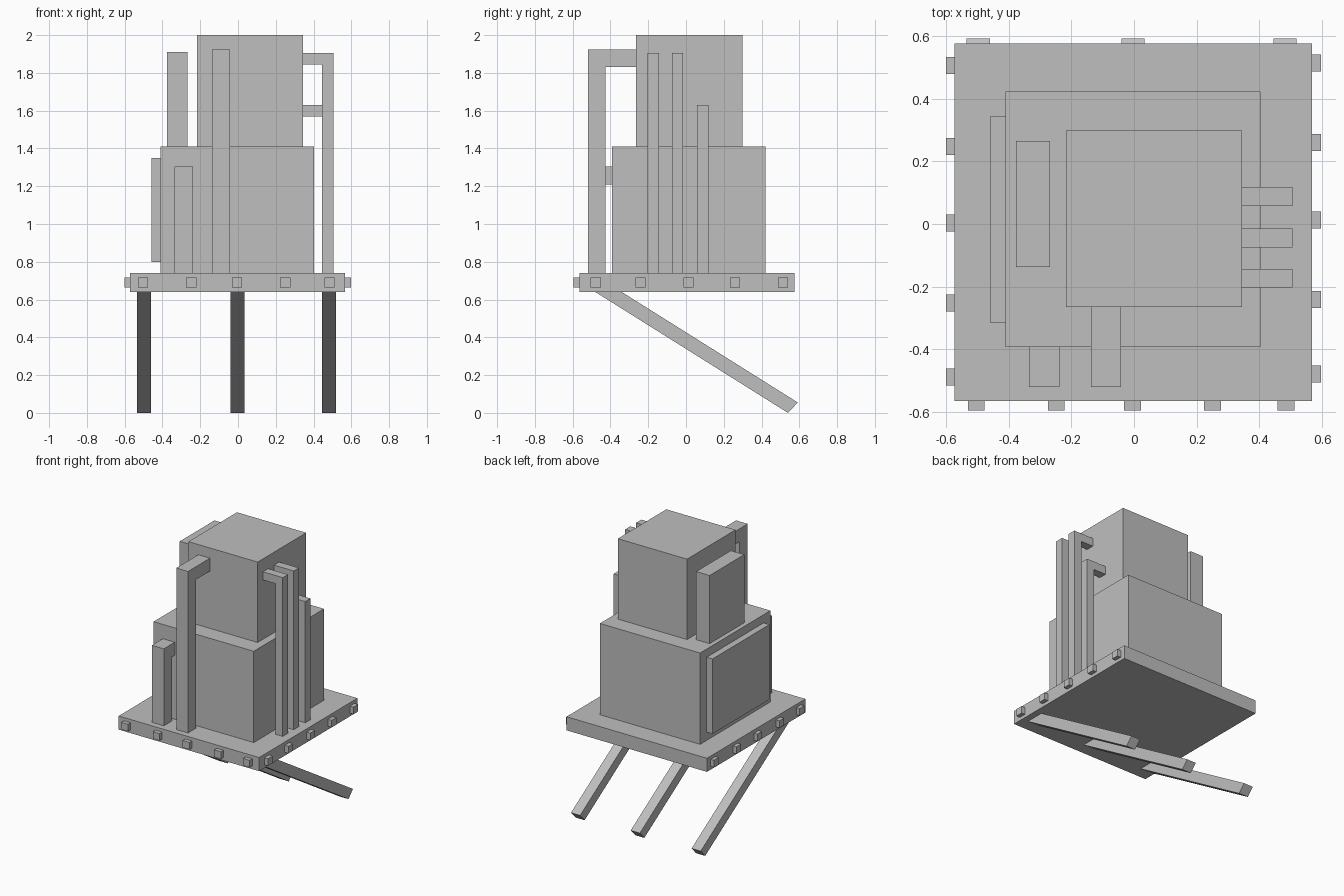
import bpy
import bmesh

cube = bpy.data.objects.get("Cube")
if cube:
    bpy.data.objects.remove(cube, do_unlink=True)

grey = bpy.data.materials.new("plain_grey")
grey.use_nodes = True
colour = (0.52, 0.52, 0.52, 1)
grey.diffuse_color = colour
grey.node_tree.nodes["Principled BSDF"].inputs["Base Color"].default_value = colour


def prism(name, outline, axis, low, high):
    """Extrude a 2D outline along x (outline is y, z) or y (outline is x, z)."""
    bm = bmesh.new()

    def place(a, b, depth):
        return (depth, a, b) if axis == "x" else (a, depth, b)

    face = bm.faces.new([bm.verts.new(place(a, b, low)) for a, b in outline])
    moved = bmesh.ops.extrude_face_region(bm, geom=[face])["geom"]
    verts = [v for v in moved if isinstance(v, bmesh.types.BMVert)]
    shift = (high - low, 0, 0) if axis == "x" else (0, high - low, 0)
    bmesh.ops.translate(bm, verts=verts, vec=shift)
    bmesh.ops.recalc_face_normals(bm, faces=bm.faces)
    mesh = bpy.data.meshes.new(name)
    bm.to_mesh(mesh)
    bm.free()
    mesh.materials.append(grey)
    obj = bpy.data.objects.new(name, mesh)
    bpy.context.collection.objects.link(obj)
    return obj


def box(name, x, y, z):
    return prism(name, [(y[0], z[0]), (y[1], z[0]), (y[1], z[1]), (y[0], z[1])], "x", *x)


def elbow(name, axis, outer, inner, wall, top, low, high):
    """Square pipe that rises from the platform and bends into a wall."""
    base = 0.74
    under = top - abs(outer - inner)
    outline = [(outer, base), (inner, base), (inner, under),
               (wall, under), (wall, top), (outer, top)]
    prism(name, outline, axis, low, high)


# Platform and stacked housings
box("platform", (-0.573, 0.567), (-0.565, 0.575), (0.64, 0.74))
box("lower_housing", (-0.41, 0.403), (-0.393, 0.422), (0.74, 1.41))
box("upper_housing", (-0.217, 0.345), (-0.265, 0.298), (1.41, 2.0))

# Side panels
box("lower_side_panel", (-0.457, -0.41), (-0.315, 0.345), (0.80, 1.35))
box("upper_side_panel", (-0.377, -0.268), (-0.137, 0.265), (1.41, 1.91))

# Front pipes
elbow("tall_front_pipe", "x", -0.52, -0.425, -0.265, 1.925, -0.137, -0.042)
elbow("short_front_pipe", "x", -0.52, -0.425, -0.393, 1.305, -0.335, -0.238)

# Side pipes
for i, (y, top) in enumerate([(-0.173, 1.905), (-0.045, 1.905), (0.088, 1.63)]):
    elbow(f"side_pipe_{i + 1}", "y", 0.505, 0.445, 0.345, top, y - 0.03, y + 0.03)

# Slanted support struts
strut = [(-0.48, 0.64), (0.54, 0), (0.592, 0.055), (-0.34, 0.64)]
for i, x in enumerate((-0.497, -0.003, 0.482)):
    prism(f"strut_{i + 1}", strut, "x", x - 0.037, x + 0.037)

# Square studs around three platform edges
height = (0.664, 0.716)
half = 0.027
for i, x in enumerate((-0.503, -0.248, -0.005, 0.25, 0.485)):
    box(f"front_stud_{i + 1}", (x - half, x + half), (-0.595, -0.565), height)
for i, y in enumerate((-0.478, -0.241, 0.013, 0.26, 0.513)):
    box(f"left_stud_{i + 1}", (0.567, 0.597), (y - half, y + half), height)
for i, y in enumerate((-0.488, -0.252, 0.003, 0.247, 0.505)):
    box(f"right_stud_{i + 1}", (-0.6, -0.573), (y - half, y + half), height)
